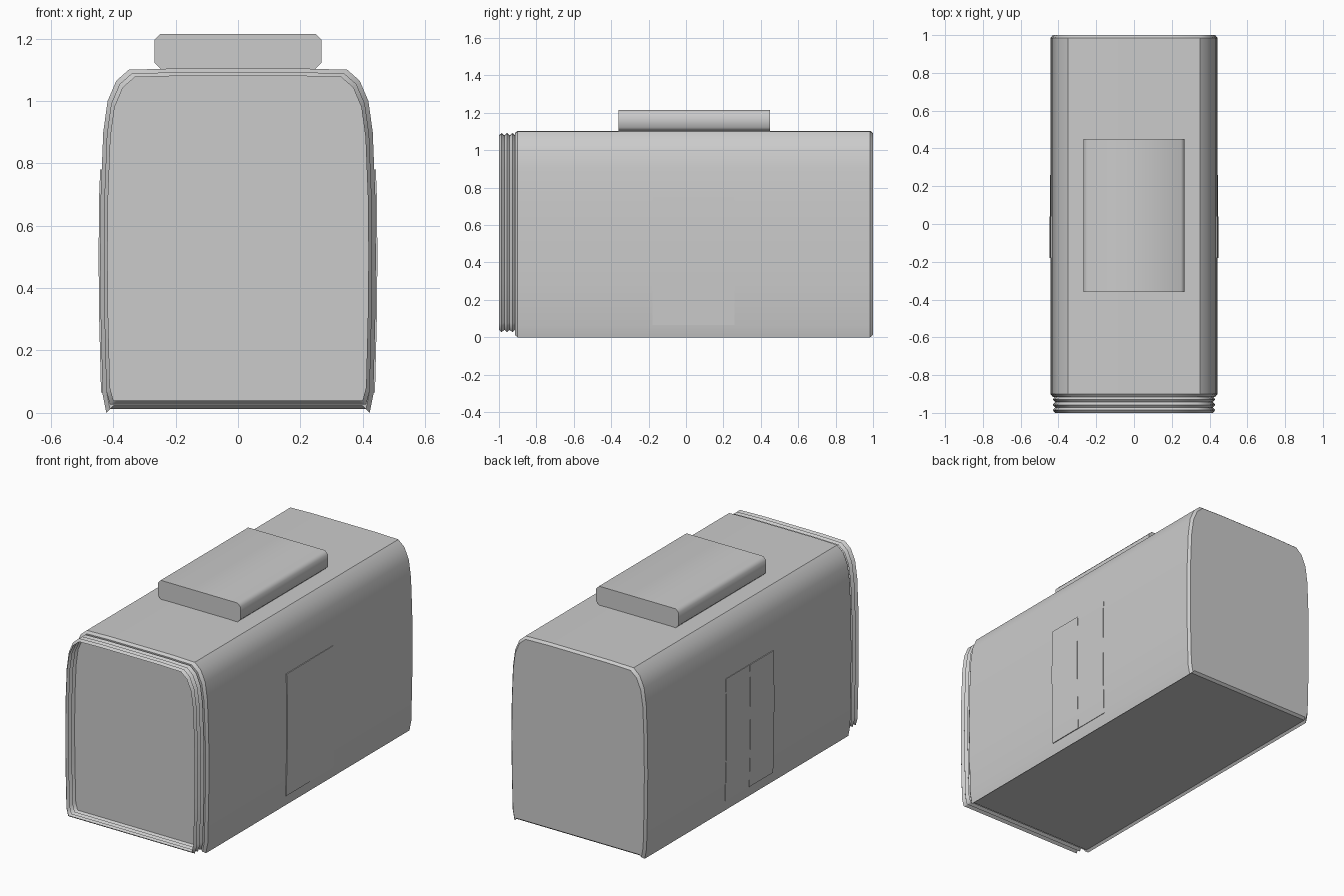
import bpy, bmesh, math

if "Cube" in bpy.data.objects:
    bpy.data.objects.remove(bpy.data.objects["Cube"])

GREY = (0.6, 0.6, 0.6, 1)
grey = bpy.data.materials.new("plain grey")
grey.use_nodes = True
grey.diffuse_color = GREY
grey.node_tree.nodes["Principled BSDF"].inputs["Base Color"].default_value = GREY

# Half cross-section of the carriage, from the floor up to the roof centre
HALF = [(0.41, 0.012), (0.422, 0), (0.434, 0.06), (0.44, 0.3), (0.442, 0.5),
        (0.44, 0.7), (0.432, 0.9), (0.418, 1.0), (0.39, 1.065), (0.35, 1.1), (0.2, 1.104)]
MID = 0.552


def mirrored(half):
    return half + [(-x, z) for x, z in reversed(half)]


def inset(profile, d):
    return [(x * (1 - d / 0.442), MID + (z - MID) * (1 - d / MID)) for x, z in profile]


def side_x(z):
    """Half width of the carriage wall at height z."""
    for (x0, z0), (x1, z1) in zip(HALF[1:], HALF[2:]):
        if z0 <= z <= z1:
            return x0 + (x1 - x0) * (z - z0) / (z1 - z0)


def loft(name, rings, capped=True, angle=35):
    """Skin a list of (y, closed profile) rings into one object."""
    bm = bmesh.new()
    loops = [[bm.verts.new((x, y, z)) for x, z in profile] for y, profile in rings]
    n = len(loops[0])
    for a, b in zip(loops, loops[1:]):
        for i in range(n):
            j = (i + 1) % n
            bm.faces.new((a[i], a[j], b[j], b[i]))
    if capped:
        bm.faces.new(loops[0])
        bm.faces.new(loops[-1])
    bmesh.ops.recalc_face_normals(bm, faces=bm.faces)
    mesh = bpy.data.meshes.new(name)
    bm.to_mesh(mesh)
    bm.free()
    mesh.materials.append(grey)
    ob = bpy.data.objects.new(name, mesh)
    bpy.context.collection.objects.link(ob)
    bpy.ops.object.select_all(action="DESELECT")
    ob.select_set(True)
    bpy.context.view_layer.objects.active = ob
    bpy.ops.object.shade_smooth_by_angle(angle=math.radians(angle))
    return ob


# Carriage body with softened ends
outline = mirrored(HALF)
loft("carriage_body", [(y, inset(outline, d)) for y, d in
                       [(-0.915, 0.012), (-0.9, 0), (0.985, 0), (1.0, 0.012)]])

# Open gangway bellows, a thin pleated sleeve around the front end
sleeve = mirrored([(x, max(z, 0.016)) for x, z in HALF])
loft("gangway_bellows", [(-0.914 - i * 0.086 / 6, inset(sleeve, 0.012 if i % 2 else 0.024))
                         for i in range(7)], capped=False, angle=60)

# Roof unit with chamfered long edges
w, low, high, c = 0.268, 1.103, 1.214, 0.019
unit = mirrored([(w - c, low), (w, low + c), (w, high - c), (w - c, high)])
loft("roof_unit", [(-0.36, unit), (0.45, unit)], angle=50)

# Two thin door leaves on each side, following the curve of the wall
heights = [0.065, 0.3, 0.5, 0.7, 0.78]
for side, s in (("left", 1), ("right", -1)):
    for leaf, y0, y1, t in (("front", -0.18, 0.04, 0.005), ("rear", 0.04, 0.26, 0.003)):
        outer = [(s * (side_x(z) + t), z) for z in heights]
        inner = [(s * (side_x(z) - 0.004), z) for z in reversed(heights)]
        loft(f"{side}_{leaf}_door_leaf", [(y0, outer + inner), (y1, outer + inner)])
